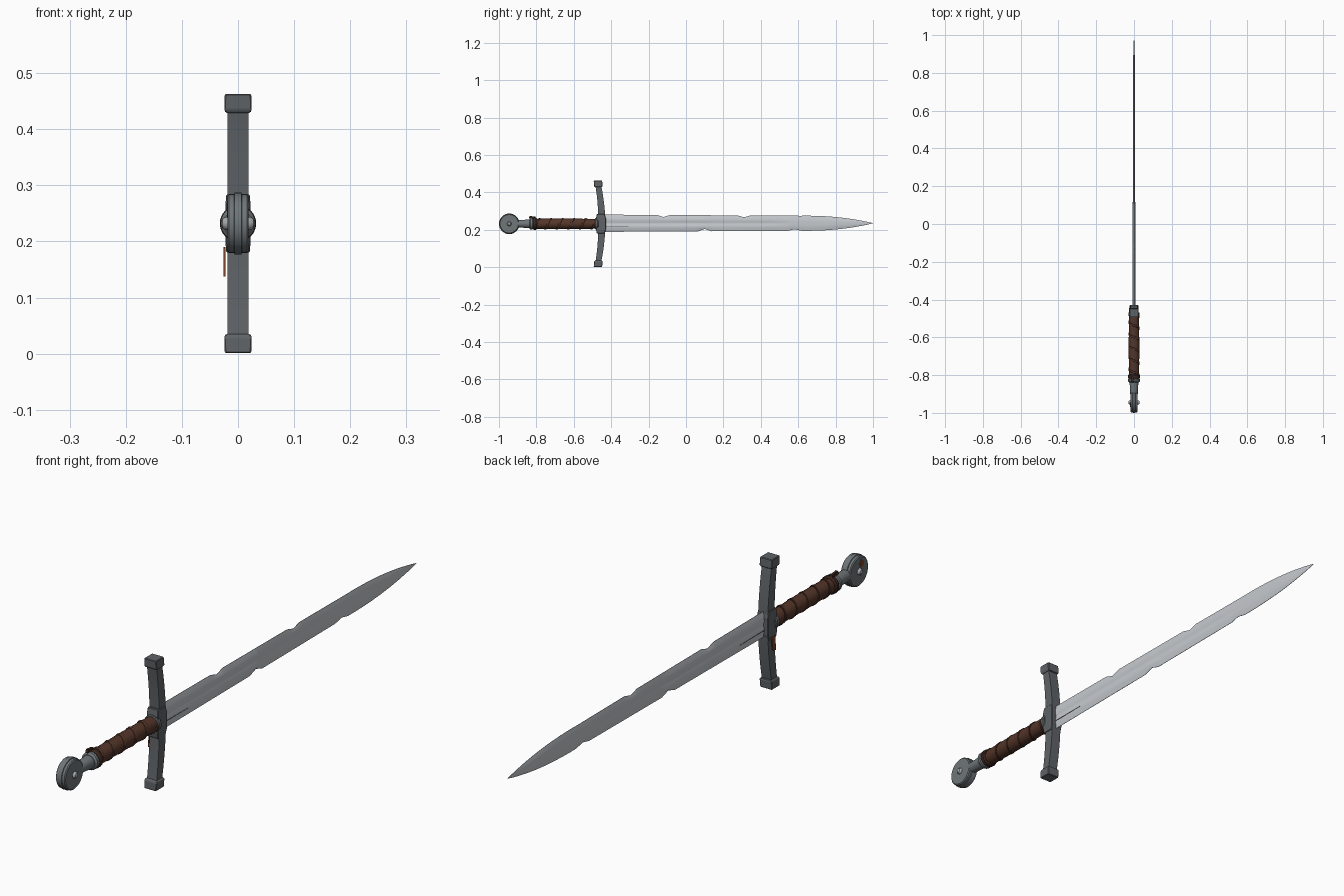
import bpy, bmesh, math
from mathutils import Vector

if "Cube" in bpy.data.objects:
    bpy.data.objects.remove(bpy.data.objects["Cube"])

CZ = 0.232  # height of the sword's axis


def material(name, rgb):
    m = bpy.data.materials.new(name)
    m.diffuse_color = (*rgb, 1)
    m.use_nodes = True
    m.node_tree.nodes["Principled BSDF"].inputs["Base Color"].default_value = m.diffuse_color
    return m


STEEL = material("bright steel", (0.56, 0.59, 0.62))
IRON = material("dark iron", (0.115, 0.125, 0.135))
GREY = material("pommel iron", (0.16, 0.18, 0.19))
RIVET = material("rivet steel", (0.36, 0.38, 0.39))
LEATHER = material("brown leather", (0.09, 0.036, 0.022))
CORD = material("dark leather", (0.045, 0.02, 0.013))
RUST = material("rust", (0.19, 0.06, 0.022))


def loft(name, rings, mat, angle=30):
    """Skin a list of equal-sized point rings and cap both ends."""
    bm = bmesh.new()
    vs = [[bm.verts.new(p) for p in r] for r in rings]
    n = len(rings[0])
    for a, b in zip(vs, vs[1:]):
        for i in range(n):
            j = (i + 1) % n
            bm.faces.new((a[i], a[j], b[j], b[i]))
    bm.faces.new(vs[0])
    bm.faces.new(vs[-1])
    bmesh.ops.recalc_face_normals(bm, faces=bm.faces)
    me = bpy.data.meshes.new(name)
    bm.to_mesh(me)
    bm.free()
    me.materials.append(mat)
    ob = bpy.data.objects.new(name, me)
    bpy.context.collection.objects.link(ob)
    if angle:
        bpy.ops.object.select_all(action='DESELECT')
        ob.select_set(True)
        bpy.context.view_layer.objects.active = ob
        bpy.ops.object.shade_smooth_by_angle(angle=math.radians(angle))
    return ob


def turned(name, profile, mat, axis='Y', centre=(0, 0, CZ), sides=24):
    """Turned part: profile of (position along axis, radius)."""
    rings = []
    for t, r in profile:
        ring = []
        for i in range(sides):
            a = math.tau * i / sides
            u, v = r * math.cos(a), r * math.sin(a)
            ring.append(Vector((u, t, v) if axis == 'Y' else (t, u, v)) + Vector(centre))
        rings.append(ring)
    return loft(name, rings, mat)


def bar(name, sections, mat, bevel=0.0):
    """Upright bar: sections of (z, y centre, half x, half y)."""
    ob = loft(name, [[(-hx, y - hy, z), (hx, y - hy, z), (hx, y + hy, z), (-hx, y + hy, z)]
                     for z, y, hx, hy in sections], mat, 0)
    if bevel:
        b = ob.modifiers.new("bevel", 'BEVEL')
        b.width, b.segments = bevel, 1
    return ob


def plate(name, outline, x, thick, mat):
    """Thin plate facing sideways, outline of (y, z)."""
    return loft(name, [[(x + d, y, z) for y, z in outline] for d in (0, thick)], mat, 0)


# Blade: lens section with a fuller, chipped along both edges
NOTCH = {+1: [(-0.12, 0.011), (0.31, 0.010)], -1: [(0.10, 0.012), (0.58, 0.008)]}


def half_width(y):
    if y < 0.62:
        return 0.046 - 0.006 * (y + 0.43) / 1.05
    t = (y - 0.62) / 0.38
    return 0.040 * max(0.0, 1 - t ** 2.3) + 0.0006


def edge(y, side):
    w = half_width(y)
    for c, d in NOTCH[side]:
        w -= d * max(0, 1 - abs(y - c) / 0.035)
    return w


stations = set([-0.45 + 0.05 * i for i in range(29)] + [0.97, 0.985, 1.0])
for c, d in NOTCH[1] + NOTCH[-1]:
    stations |= {c - 0.035, c, c + 0.035}
rings = []
for y in sorted(stations):
    w = half_width(y)
    t = (0.0075 if y < 0.12 else 0.0055) * min(1, w / 0.03)
    f = 0.5 if y < 0.45 else min(1.0, 0.5 + (y - 0.45) * 4)  # fuller depth fades out
    up, dn = edge(y, 1), edge(y, -1)
    right = [(0.0006, up), (t * 0.8, 0.58 * w), (t, 0.28 * w), (t * f, 0.08 * w),
             (t * f, -0.08 * w), (t, -0.28 * w), (t * 0.8, -0.58 * w), (0.0006, -dn)]
    left = [(-x, z) for x, z in reversed(right)]
    rings.append([(x, y, CZ + 0.003 + z) for x, z in right + left])
loft("blade", rings, STEEL, 40)

# Hairline crack beside the fuller on both faces
for s in (1, -1):
    plate("blade_crack", [(-0.43, 0.2145), (-0.29, 0.216), (-0.43, 0.2185)],
          s * 0.0065, s * 0.0015, IRON)

# Crossguard: swept arms, centre block, square end caps
arms = []
for i in range(-8, 9):
    s = i / 8
    arms.append((CZ + 0.205 * s, -0.450 - 0.019 * s * s, 0.019, 0.0195 - 0.004 * abs(s)))
bar("guard_arms", arms, IRON)
bar("guard_block", [(CZ - 0.052, -0.456, 0.021, 0.021), (CZ - 0.03, -0.455, 0.0225, 0.026),
                    (CZ + 0.03, -0.455, 0.0225, 0.026), (CZ + 0.052, -0.456, 0.021, 0.021)],
    IRON, 0.002)
for s in (1, -1):
    bar("guard_cap", [(CZ + s * 0.197, -0.468, 0.022, 0.020), (CZ + s * 0.203, -0.469, 0.0245, 0.023),
                      (CZ + s * 0.231, -0.471, 0.0235, 0.0225)], IRON, 0.002)

# Rust flake hanging on the left side of the guard
plate("guard_rust", [(-0.468, 0.137), (-0.452, 0.141), (-0.444, 0.19), (-0.466, 0.19)],
      -0.0255, 0.003, RUST)

# Grip core with collars
turned("grip", [(-0.81, 0.026), (-0.80, 0.027), (-0.64, 0.0285), (-0.49, 0.026), (-0.47, 0.026)],
       LEATHER, sides=16)
turned("guard_collar", [(-0.487, 0.027), (-0.484, 0.030), (-0.472, 0.030), (-0.468, 0.027)], IRON)
turned("lower_collar", [(-0.838, 0.025), (-0.832, 0.031), (-0.822, 0.031), (-0.817, 0.026)], GREY)
turned("leather_end", [(-0.818, 0.029), (-0.812, 0.0325), (-0.803, 0.0325), (-0.797, 0.028)], CORD)

# Leather strip wound along the grip
wind = []
for i in range(97):
    k = i / 96
    a, y = math.tau * 5 * k, -0.80 + 0.31 * k
    d = Vector((math.cos(a), 0, math.sin(a)))
    c = Vector((0, y, CZ))
    wind.append([c + d * r + Vector((0, o, 0)) for r, o in
                 ((0.024, -0.007), (0.0295, -0.005), (0.0305, 0.004), (0.024, 0.007))])
loft("grip_wrap", wind, LEATHER, 30)
loft("grip_cord", [[p + Vector((0, 0.008, 0)) + (Vector((p.x, 0, p.z - CZ)) * -0.02)
                    for p in (r[0], r[0].lerp(r[1], 0.95), r[3].lerp(r[2], 0.9).lerp(r[1], 0.6), r[0].lerp(r[3], 0.3))]
                   for r in wind[:-4]], CORD, 30)

# Loose leather end at the top of the collar
plate("leather_tab", [(-0.84, 0.262), (-0.80, 0.258), (-0.805, 0.270), (-0.836, 0.274)],
      -0.012, 0.009, CORD)

# Neck and wheel pommel
turned("neck", [(-0.915, 0.018), (-0.90, 0.020), (-0.87, 0.021), (-0.845, 0.023), (-0.83, 0.023)], GREY)
PC = (0, -0.945, CZ)
turned("pommel", [(-0.019, 0.049), (-0.016, 0.0525), (-0.007, 0.0525), (-0.006, 0.055), (0.006, 0.055),
                  (0.007, 0.0525), (0.016, 0.0525), (0.019, 0.049)], GREY, 'X', PC, 32)
for s in (1, -1):
    turned("pommel_rivet", [(s * 0.017, 0.012), (s * 0.023, 0.0115), (s * 0.028, 0.008), (s * 0.030, 0.003)],
           RIVET, 'X', PC, 16)

# Rust patch on the left face of the pommel
plate("pommel_rust", [(-0.968, 0.246), (-0.952, 0.243), (-0.946, 0.258), (-0.956, 0.272), (-0.970, 0.262)],
      -0.0185, -0.0015, RUST)
